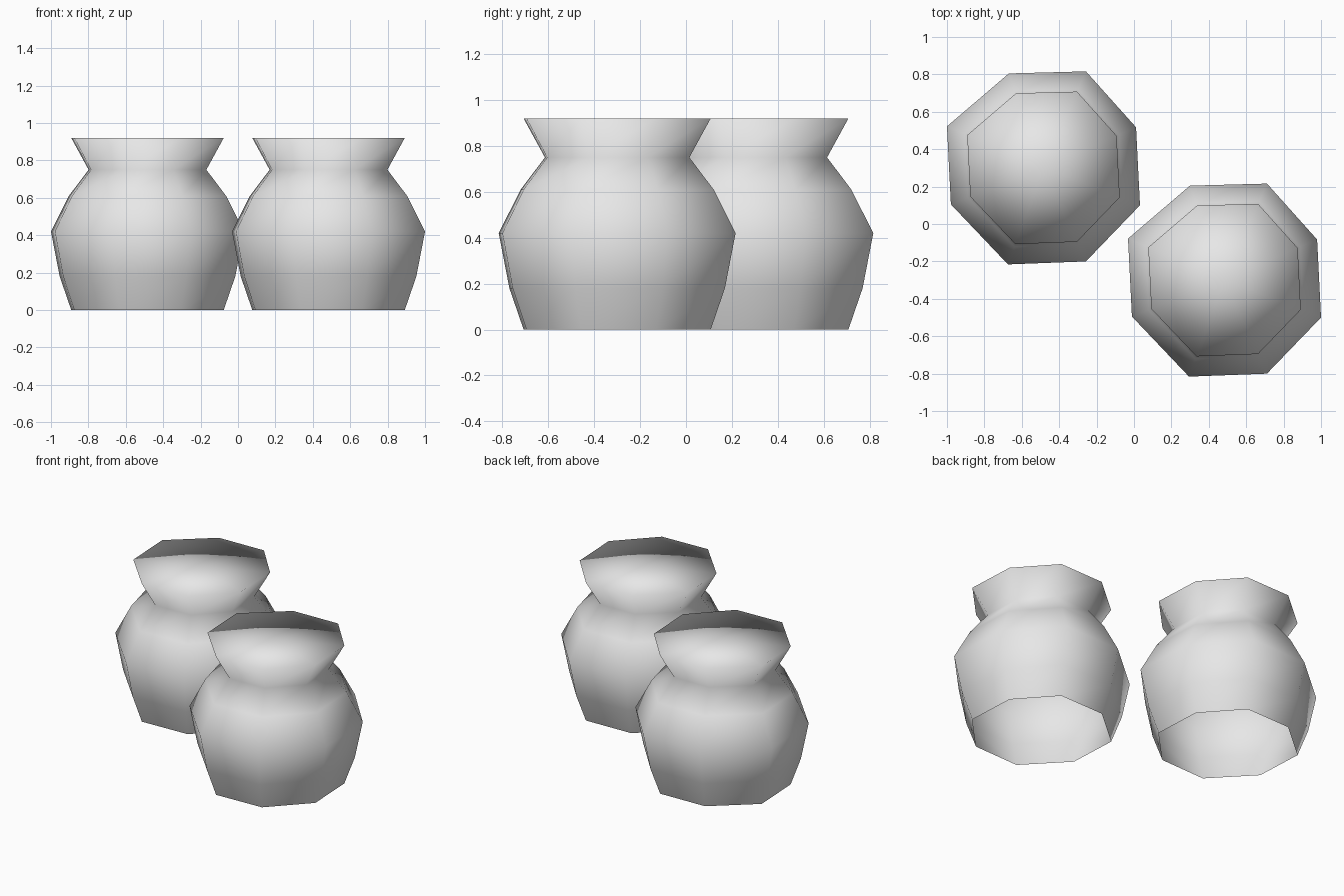
import bpy
import bmesh

cube = bpy.data.objects.get("Cube")
if cube:
    bpy.data.objects.remove(cube, do_unlink=True)

clay = bpy.data.materials.new("grey_clay")
clay.use_nodes = True
GREY = (0.8, 0.8, 0.8, 1.0)
clay.diffuse_color = GREY
clay.node_tree.nodes["Principled BSDF"].inputs["Base Color"].default_value = GREY

# Slightly uneven eight-sided outline of the belly, counter-clockwise
OUTLINE = [(0.516, -0.2), (0.495, 0.217), (0.227, 0.516), (-0.185, 0.505),
           (-0.516, 0.222), (-0.495, -0.195), (-0.19, -0.516), (0.227, -0.5)]

# Height and scale of each ring: base, lower wall, belly, shoulder, neck, rim
RINGS = [(0, 0.79), (0.18, 0.91), (0.42, 1), (0.61, 0.815), (0.75, 0.61), (0.92, 0.79)]


def make_pot(name, x, y):
    bm = bmesh.new()
    rings = [[bm.verts.new((px * s, py * s, z)) for px, py in OUTLINE]
             for z, s in RINGS]
    n = len(OUTLINE)
    # Walls
    for low, high in zip(rings, rings[1:]):
        for i in range(n):
            j = (i + 1) % n
            bm.faces.new((low[i], low[j], high[j], high[i]))
    # Closed top, fanned from the middle; the base stays open
    rim = rings[-1]
    middle = bm.verts.new((0, 0, RINGS[-1][0]))
    for i in range(n):
        bm.faces.new((rim[i], rim[(i + 1) % n], middle))
    for face in bm.faces:
        face.smooth = True
    mesh = bpy.data.meshes.new(name)
    bm.to_mesh(mesh)
    bm.free()
    mesh.materials.append(clay)
    pot = bpy.data.objects.new(name, mesh)
    pot.location = (x, y, 0)
    bpy.context.collection.objects.link(pot)


make_pot("left_pot", 0.484, -0.3)
make_pot("right_pot", -0.484, 0.3)
